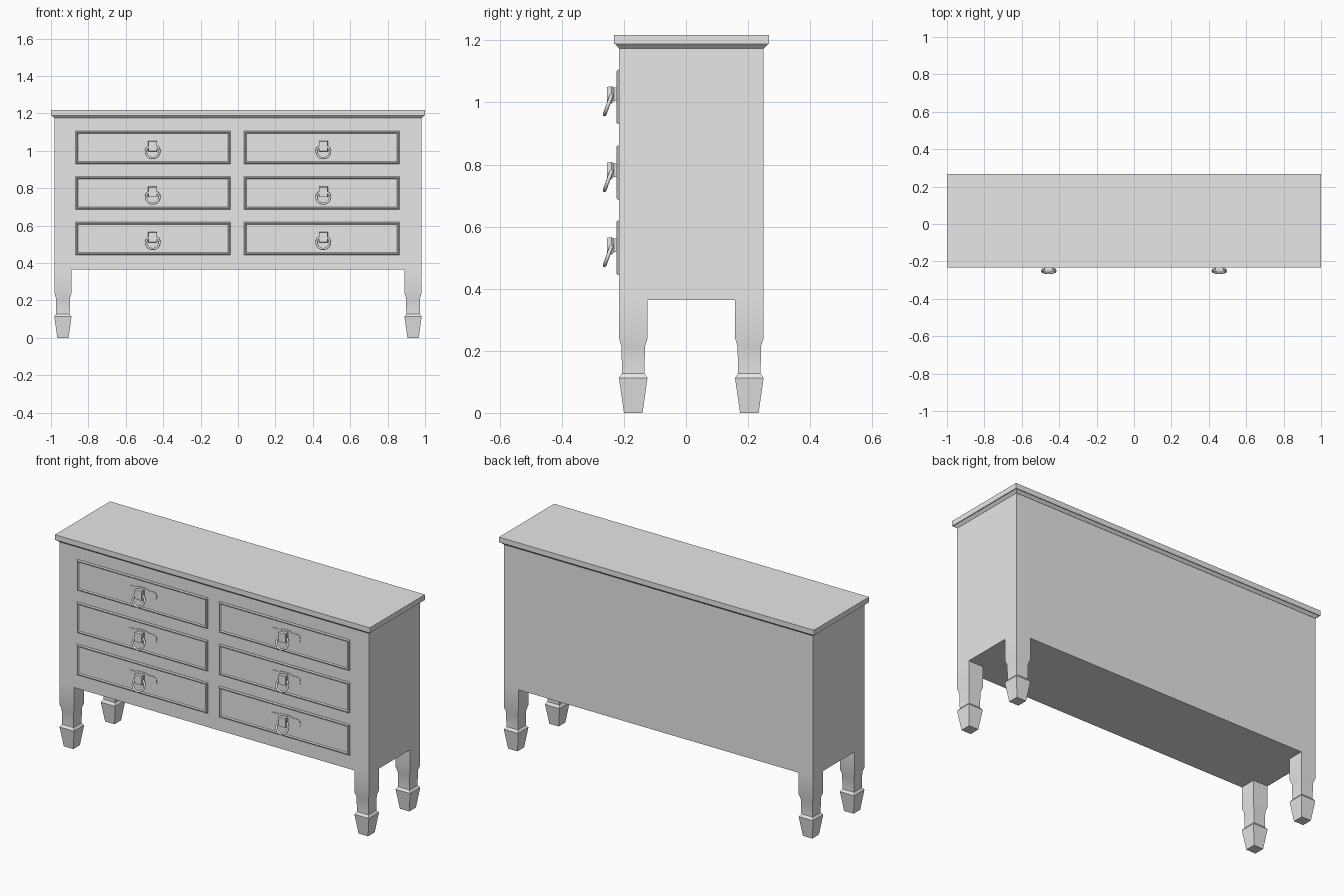
import bpy, bmesh, math
from mathutils import Matrix, Vector

cube = bpy.data.objects.get("Cube")
if cube:
    bpy.data.objects.remove(cube, do_unlink=True)

grey = bpy.data.materials.new("plain grey")
grey.use_nodes = True
grey.diffuse_color = (0.8, 0.8, 0.8, 1)
grey.node_tree.nodes["Principled BSDF"].inputs["Base Color"].default_value = (0.8, 0.8, 0.8, 1)


def finish(name, bm, smooth=None):
    bmesh.ops.recalc_face_normals(bm, faces=bm.faces)
    mesh = bpy.data.meshes.new(name)
    bm.to_mesh(mesh)
    bm.free()
    mesh.materials.append(grey)
    ob = bpy.data.objects.new(name, mesh)
    bpy.context.collection.objects.link(ob)
    if smooth:
        bpy.ops.object.select_all(action='DESELECT')
        ob.select_set(True)
        bpy.context.view_layer.objects.active = ob
        bpy.ops.object.shade_smooth_by_angle(angle=math.radians(smooth))
    return ob


def loft(name, rings, smooth=None):
    """Skin a stack of matching outlines and cap both ends."""
    bm = bmesh.new()
    loops = [[bm.verts.new(p) for p in ring] for ring in rings]
    n = len(loops[0])
    for a, b in zip(loops, loops[1:]):
        for i in range(n):
            j = (i + 1) % n
            bm.faces.new((a[i], a[j], b[j], b[i]))
    bm.faces.new(loops[0])
    bm.faces.new(loops[-1])
    return finish(name, bm, smooth)


def level(cx, cy, hx, hy, z):
    return [(cx + sx * hx, cy + sy * hy, z) for sx, sy in ((-1, -1), (1, -1), (1, 1), (-1, 1))]


def upright(cx, cz, hx, hz, y):
    return [(x, y, z) for x, z, _ in level(cx, cz, hx, hz, 0)]


MID_Y, FRONT = 0.017, -0.216
HX, HY = 0.982, 0.233

# carcass and moulded top
loft("carcass", [level(0, MID_Y, HX, HY, z) for z in (0.364, 1.18)])
loft("table_top", [level(0, 0.018, HX, HY, 1.174), level(0, 0.018, 0.996, 0.246, 1.188),
                   level(0, 0.018, 1, 0.25, 1.188), level(0, 0.018, 1, 0.25, 1.218)])

# legs: half-width at each height
LEG = [(0.03, 0), (0.046, 0.113), (0.036, 0.127), (0.038, 0.215), (0.046, 0.24), (0.046, 0.364)]
for side, sx in (("left", 1), ("right", -1)):
    for end, sy in (("front", -1), ("back", 1)):
        loft(f"{end}_{side}_leg",
             [level(sx * (HX - 0.046), MID_Y + sy * (HY - 0.046), h, h, z) for h, z in LEG], 30)


def drawer(name, cx, cz):
    # raised lip around a flat panel
    hx, hz = 0.415, 0.088
    steps = [(0, FRONT + 0.004), (0, FRONT - 0.003), (0.005, FRONT - 0.008),
             (0.008, FRONT - 0.008), (0.013, FRONT - 0.003)]
    loft(name + "_front", [upright(cx, cz, hx - i, hz - i, y) for i, y in steps])


def handle(name, cx, cz):
    # backplate with narrow rounded wings
    half = [(0.0, 0.033), (0.03, 0.03), (0.042, 0.024), (0.08, 0.024), (0.092, 0.016), (0.095, 0.004)]
    quarter = half + [(x, -z) for x, z in reversed(half)]
    outline = quarter + [(-x, -z) for x, z in quarter[1:-1]][::1]
    outline = [(x, z) for x, z in outline if x or z]
    loft(name + "_backplate", [[(cx + x, y, cz + z) for x, z in outline]
                               for y in (FRONT - 0.001, FRONT - 0.006)])
    # post holding the ring
    loft(name + "_post", [upright(cx, cz, 0.018, 0.022, FRONT),
                          upright(cx, cz, 0.018, 0.022, -0.232),
                          upright(cx, cz - 0.002, 0.024, 0.028, -0.24),
                          upright(cx, cz - 0.002, 0.022, 0.026, -0.254)])
    # tilted ring pull
    bm = bmesh.new()
    tilt = Matrix.Translation((cx, -0.25, cz - 0.031)) @ Matrix.Rotation(math.radians(-20), 4, 'X')
    n, m = 24, 8
    v = [[bm.verts.new(tilt @ Vector((
        math.cos(a) * r, math.sin(b) * 0.006, math.sin(a) * r)))
        for b in [math.tau * j / m for j in range(m)]
        for r in [0.036 + 0.006 * math.cos(b)]]
        for a in [math.tau * i / n for i in range(n)]]
    for i in range(n):
        for j in range(m):
            k, l = (i + 1) % n, (j + 1) % m
            bm.faces.new((v[i][j], v[k][j], v[k][l], v[i][l]))
    finish(name + "_ring", bm, 50)


for row, z in (("top", 1.018), ("middle", 0.774), ("bottom", 0.532)):
    for side, x in (("left", 0.4475), ("right", -0.4545)):
        drawer(f"{row}_{side}_drawer", x, z)
        handle(f"{row}_{side}_handle", 0.456 if side == "left" else -0.456, z + 0.008)
